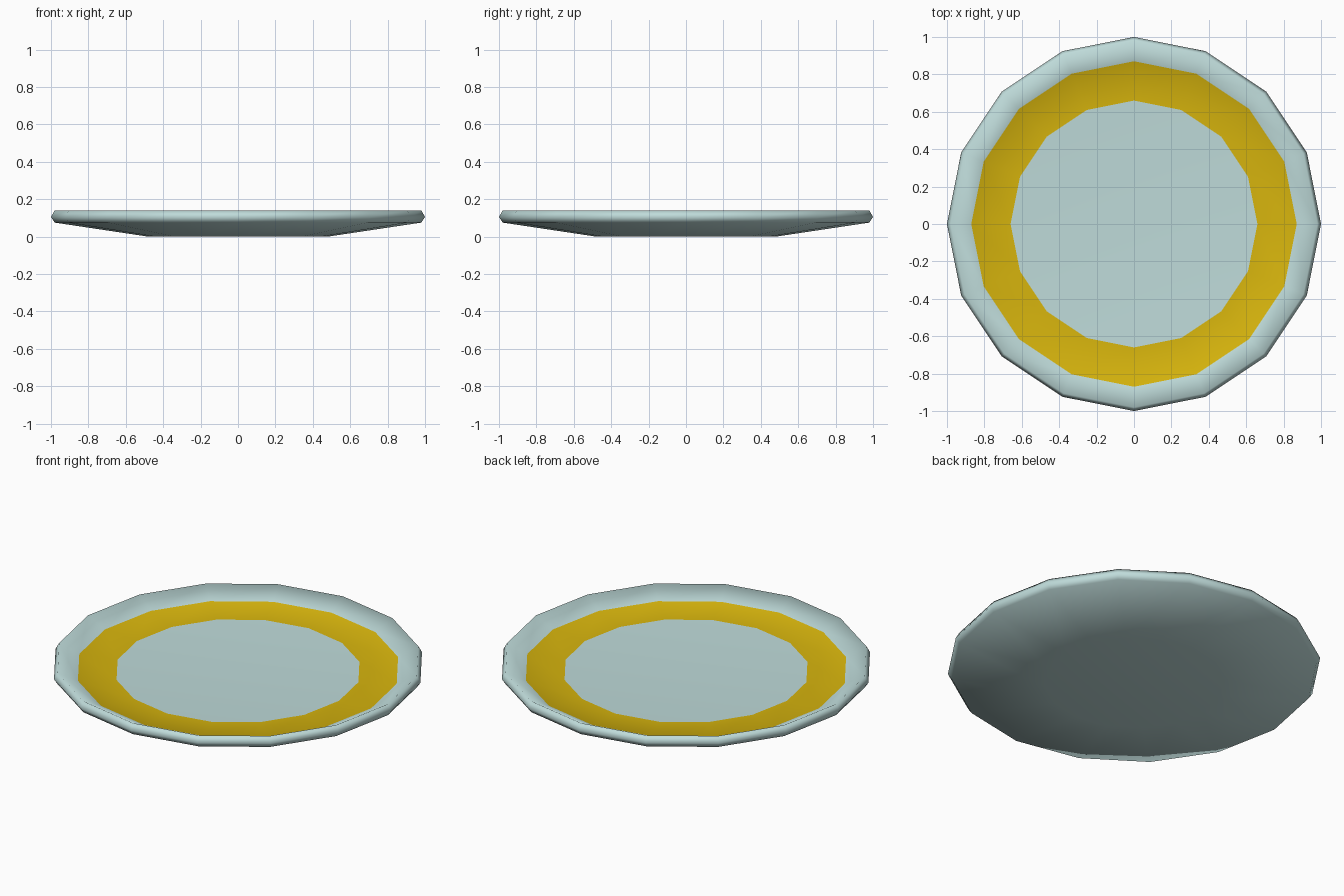
import bpy, bmesh, math

if "Cube" in bpy.data.objects:
    bpy.data.objects.remove(bpy.data.objects["Cube"])

SIDES = 16


def material(name, rgb):
    m = bpy.data.materials.new(name)
    m.diffuse_color = (*rgb, 1.0)
    m.use_nodes = True
    m.node_tree.nodes["Principled BSDF"].inputs["Base Color"].default_value = m.diffuse_color
    return m


# Cross-section (radius, height) from the foot, around the rim, to the well
profile = [(0.48, 0.0), (0.98, 0.075), (1.0, 0.105), (0.98, 0.14),
           (0.87, 0.086), (0.66, 0.074)]
GOLD_BAND = 4  # profile segment painted gold

bm = bmesh.new()
rings = [[bm.verts.new((r * math.cos(2 * math.pi * i / SIDES),
                        r * math.sin(2 * math.pi * i / SIDES), z))
          for i in range(SIDES)] for r, z in profile]

# Plate walls
for k in range(len(rings) - 1):
    a, b = rings[k], rings[k + 1]
    for i in range(SIDES):
        j = (i + 1) % SIDES
        f = bm.faces.new((a[i], a[j], b[j], b[i]))
        f.material_index = 1 if k == GOLD_BAND else 0

# Underside and well floor
bm.faces.new(rings[0][::-1])
bm.faces.new(rings[-1])
for f in bm.faces:
    f.smooth = True

mesh = bpy.data.meshes.new("plate")
bm.to_mesh(mesh)
bm.free()
mesh.materials.append(material("pale blue grey", (0.52, 0.71, 0.70)))
mesh.materials.append(material("gold", (0.68, 0.46, 0.004)))
plate = bpy.data.objects.new("plate", mesh)
bpy.context.collection.objects.link(plate)
